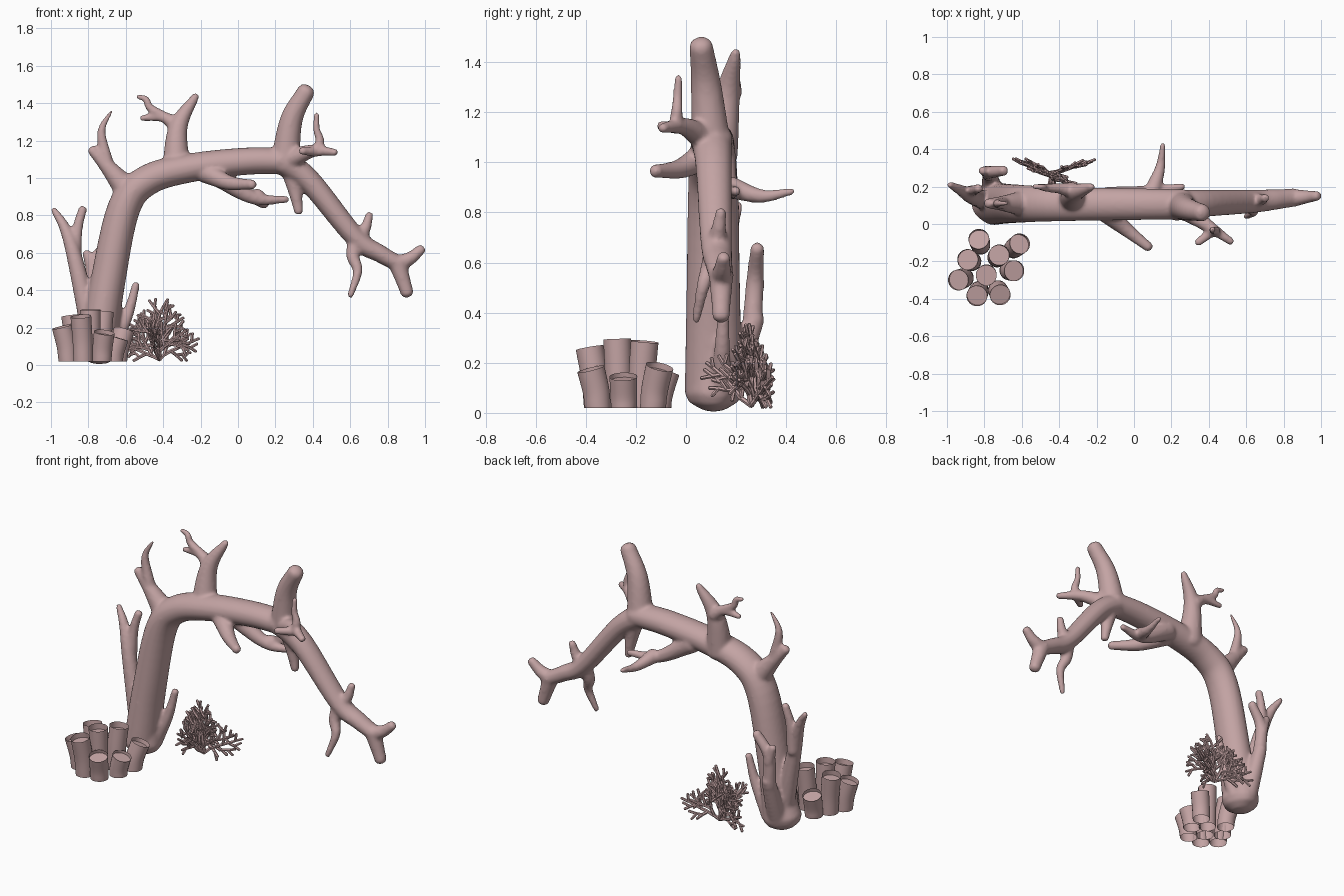
import bpy, bmesh, random
from math import sin, cos, pi, radians
from mathutils import Vector

if "Cube" in bpy.data.objects:
    bpy.data.objects.remove(bpy.data.objects["Cube"])

random.seed(4)

# dusky mauve wood and coral
mat = bpy.data.materials.new("dusky_mauve")
mat.diffuse_color = (.55, .37, .37, 1)
mat.use_nodes = True
mat.node_tree.nodes["Principled BSDF"].inputs["Base Color"].default_value = mat.diffuse_color


def smooth_path(pts, steps):
    """Catmull-Rom curve through the points."""
    P = [Vector(p) for p in pts]
    P = [2 * P[0] - P[1]] + P + [2 * P[-1] - P[-2]]
    out = []
    for i in range(1, len(P) - 2):
        a, b, c, d = P[i - 1:i + 3]
        for k in range(steps):
            t = k / steps
            out.append(b + ((c - a) * t + (2 * a - 5 * b + 4 * c - d) * t * t
                            + (3 * b - a - 3 * c + d) * t ** 3) / 2)
    return out + [P[-2]]


def tube(bm, pts, r, sides=16, steps=6, ys=1.0, rounded=True, power=1.0):
    """Tapered tube with rounded ends, or an open one with a floor just below the rim."""
    pos = smooth_path(pts, steps)
    n = len(pos)
    rings = []
    for i, p in enumerate(pos):
        t = (pos[min(i + 1, n - 1)] - pos[max(i - 1, 0)]).normalized()
        rings.append((p, r[1] + (r[0] - r[1]) * (1 - i / (n - 1)) ** power, t))
    if rounded:
        for end, sgn in ((0, -1), (-1, 1)):
            c, rad, t = rings[end]
            cap = [(c + t * sgn * 0.7 * rad * sin(a), rad * cos(a), t)
                   for a in (pi / 6, pi / 3, pi / 2.2)]
            rings = cap[::-1] + rings if sgn < 0 else rings + cap
    u = rings[0][2].orthogonal()
    loops = []
    for c, rad, t in rings:
        u = (u - t * u.dot(t)).normalized()
        v = t.cross(u)
        loop = []
        for k in range(sides):
            a = 2 * pi * k / sides
            o = (u * cos(a) + v * sin(a)) * rad
            o.y *= ys
            loop.append(bm.verts.new(c + o))
        loops.append(loop)
    for A, B in zip(loops, loops[1:]):
        for k in range(sides):
            j = (k + 1) % sides
            bm.faces.new((A[k], A[j], B[j], B[k]))
    if rounded:
        bm.faces.new(loops[0][::-1])
        bm.faces.new(loops[-1])
    else:
        bm.faces.new(loops[-2])


def make_object(name, bm):
    me = bpy.data.meshes.new(name)
    bm.to_mesh(me)
    bm.free()
    me.materials.append(mat)
    ob = bpy.data.objects.new(name, me)
    bpy.context.collection.objects.link(ob)
    bpy.ops.object.select_all(action='DESELECT')
    ob.select_set(True)
    bpy.context.view_layer.objects.active = ob
    return ob


# Driftwood: limbs drawn in the front plane (x, z), drifting in depth from y[0] to y[1]
bm = bmesh.new()


def limb(*xz, y=(.11, .11), r=(.045, .022), power=1.3, **kw):
    n = len(xz) - 1
    pts = [(x, y[0] + (y[1] - y[0]) * i / n, z) for i, (x, z) in enumerate(xz)]
    tube(bm, pts, r, power=power, **kw)


# arched trunk, swollen foot and drooping limb
limb((-.75, .08), (-.70, .42), (-.61, .84), (-.48, .99), (-.25, 1.055), (.05, 1.09), (.27, 1.09),
     y=(.11, .105), r=(.1, .07), ys=1.16, sides=24)
limb((-.75, .09), (-.72, .3), r=(.122, .08), ys=.88, sides=24)
limb((.22, 1.1), (.38, .985), (.63, .68), (.76, .595), (.86, .54), y=(.1, .142), r=(.073, .043), ys=1.15)
# pair of prongs at the far left
limb((-.78, .15), (-.87, .56), (-.925, .73), (-.985, .83), y=(.12, .21), r=(.055, .018), power=1)
limb((-.87, .55), (-.86, .72), (-.83, .835), y=(.17, .19), r=(.036, .024))
# root spurs at the back and right
limb((-.76, .08), (-.765, .22), (-.77, .38), y=(.16, .275), r=(.06, .04), power=1)
limb((-.77, .34), (-.775, .53), (-.695, .66), y=(.265, .285), r=(.042, .028), power=1)
limb((-.78, .5), (-.81, .6), y=(.28, .285), r=(.034, .024))
limb((-.68, .08), (-.59, .27), (-.545, .43), y=(.14, .15))
# upper left branch
limb((-.58, .92), (-.68, 1.04), (-.78, 1.15), r=(.075, .028))
limb((-.70, 1.08), (-.73, 1.25), (-.675, 1.36), r=(.036, .009), power=1)
# upper middle branch
limb((-.33, 1.03), (-.32, 1.27), (-.225, 1.44), y=(.13, .2), r=(.078, .02), power=.9)
limb((-.33, 1.28), (-.4, 1.325), (-.515, 1.32), y=(.18, .2), r=(.045, .018))
limb((-.38, 1.32), (-.47, 1.375), (-.49, 1.42), (-.535, 1.435), y=(.19, .2), r=(.028, .015))
# tall upper right branch
limb((.25, 1.07), (.285, 1.31), (.365, 1.465), y=(.1, .06), r=(.08, .048))
# front right twig
limb((.28, 1.1), (.4, 1.145), (.52, 1.137), y=(.07, -.095), r=(.055, .021))
limb((.42, 1.14), (.438, 1.2), (.42, 1.26), (.42, 1.34), y=(-.04, -.03), r=(.03, .017))
limb((.42, 1.14), (.34, 1.145), y=(-.04, -.1), r=(.028, .022))
# lower front twig
limb((-.17, 1.03), (-.05, .975), (.08, .965), y=(.08, -.125), r=(.06, .027))
# lower back twig
limb((-.14, 1.03), (.08, .895), (.26, .885), y=(.14, .2), r=(.06, .02))
limb((.1, .9), (.14, .865), (.155, .885), y=(.18, .425), r=(.045, .016))
# stub under the fork
limb((.28, 1.05), (.305, .93), (.325, .82), r=(.055, .026))
# twigs of the drooping limb
limb((.63, .66), (.68, .73), (.703, .805), y=(.12, .14))
limb((.63, .67), (.615, .58), (.64, .5), (.6, .37), y=(.12, .04), r=(.045, .017), power=1)
limb((.85, .54), (.92, .57), (.98, .62), y=(.14, .15), r=(.048, .028))
limb((.85, .55), (.905, .385), y=(.14, .14), r=(.05, .036))

# fuse the limbs into one smooth skin
for v in bm.verts:
    v.co.z = max(v.co.z, 0)
bmesh.ops.recalc_face_normals(bm, faces=bm.faces)
wood = make_object("driftwood_arch", bm)
m = wood.modifiers.new("blend", 'REMESH')
m.mode = 'VOXEL'
m.voxel_size = 0.01
m = wood.modifiers.new("soften", 'SMOOTH')
m.factor = 0.5
m.iterations = 8
for name in ("blend", "soften"):
    bpy.ops.object.modifier_apply(modifier=name)
bpy.ops.object.shade_smooth()

# Tube sponges: open cups leaning away from the cluster centre (top positions)
bm = bmesh.new()
centre = Vector((-.78, -.24, 0))
for top in [(-.83, -.08, .165), (-.61, -.105, .185), (-.89, -.19, .265),
            (-.72, -.165, .285), (-.94, -.3, .205), (-.79, -.275, .295),
            (-.64, -.25, .145), (-.84, -.385, .26), (-.715, -.38, .175)]:
    top = Vector(top)
    base = centre.lerp(top, .8)
    base.z = .02
    mid = base.lerp(top, .25)
    mid.z = top.z * .5
    tube(bm, [base, mid, top], (.052, .056), sides=20, steps=4, rounded=False)
for v in bm.verts:
    if v.co.z < .03:
        v.co.z = .02
make_object("tube_sponges", bm)
bpy.ops.object.shade_smooth_by_angle()

# Branching coral: thin twigs growing in upright fans
bm = bmesh.new()


def grow(p, h, ang, n, side):
    q = p + (h * cos(ang) + Vector((0, 0, sin(ang)))) * random.uniform(.036, .046)
    q += Vector((random.uniform(-.008, .008), random.uniform(-.008, .008), 0))
    if q.z < .02:
        return
    r = .008 + .0005 * n
    tube(bm, [p, q], (r, r * .92), sides=6, steps=1)
    if n > 1:
        grow(q, h, ang + random.uniform(-.2, .2), n - 1, -side)
        grow(q, h, ang + side * random.uniform(.7, 1.1), min(n - 1, n // 2 + 1), -side)


root = Vector((-.42, .26, .03))
for hx, hy, stems in [(-.2, .08, (28, 60, 92)), (.23, .09, (36,)), (-.06, -.25, (40,))]:
    h = Vector((hx, hy, 0)).normalized()
    for deg in stems:
        grow(root, h, radians(deg), 6 if deg < 45 else 8 if deg > 80 else 7, 1)
make_object("branching_coral", bm)
bpy.ops.object.shade_smooth_by_angle()
